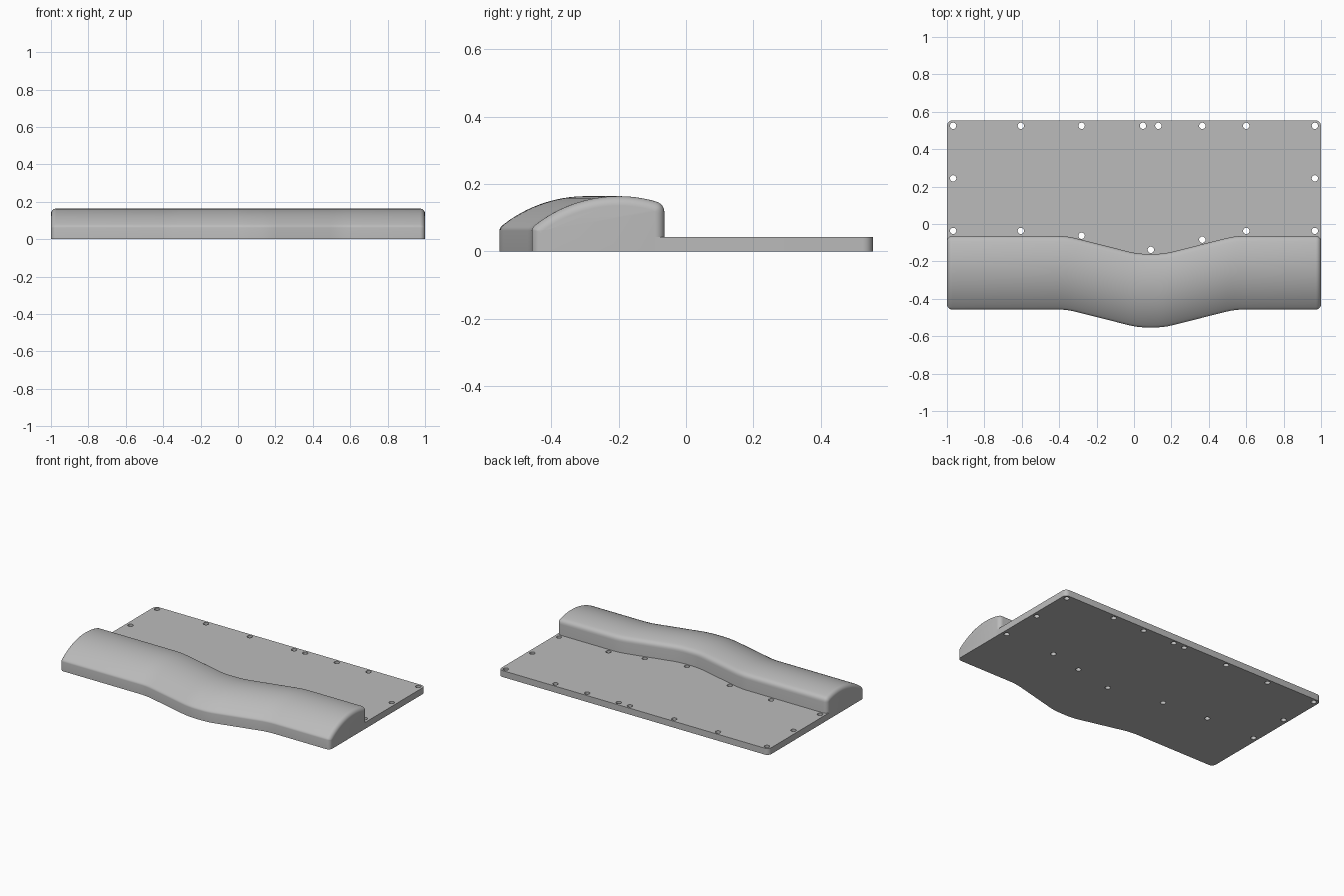
import bpy, bmesh
from math import sin, cos, pi, sqrt, radians
from mathutils import Vector

if "Cube" in bpy.data.objects:
    bpy.data.objects.remove(bpy.data.objects["Cube"], do_unlink=True)

grey = bpy.data.materials.new("plain grey")
grey.use_nodes = True
color = (0.5, 0.5, 0.5, 1)
grey.diffuse_color = color
grey.node_tree.nodes["Principled BSDF"].inputs["Base Color"].default_value = color

FRONT, BACK, DEPTH = -0.457, -0.064, 0.554
BEND = [(-0.36, 0), (0.02, -0.096), (0.16, -0.096), (0.54, 0)]
FILLET = 0.028


def finish(bm, name, angle):
    bmesh.ops.recalc_face_normals(bm, faces=bm.faces)
    mesh = bpy.data.meshes.new(name)
    bm.to_mesh(mesh)
    bm.free()
    mesh.materials.append(grey)
    obj = bpy.data.objects.new(name, mesh)
    bpy.context.collection.objects.link(obj)
    bpy.ops.object.select_all(action='DESELECT')
    obj.select_set(True)
    bpy.context.view_layer.objects.active = obj
    bpy.ops.object.shade_smooth_by_angle(angle=radians(angle))
    return obj


def arch(y):
    return 0.164 - 0.4 + sqrt(0.16 - (y + 0.2) ** 2)


def rounded(a, corner, b, steps=5):
    """Soft corner between two points."""
    a, corner, b = Vector(a), Vector(corner), Vector(b)
    ts = [i / steps for i in range(steps + 1)]
    return [a * (1 - t) ** 2 + corner * 2 * t * (1 - t) + b * t * t for t in ts]


# Path of the bend along x, with softened kinks
knots = [Vector(p) for p in [(-1, 0)] + BEND + [(1, 0)]]
path = []
for before, knot, after in zip(knots, knots[1:], knots[2:]):
    a = knot + (before - knot).normalized() * 0.05
    b = knot + (after - knot).normalized() * 0.05
    path += rounded(a, knot, b, 4)

# Cross-section of the raised rest: front wall, arch, back wall
y0, y1 = FRONT + 0.012, BACK - 0.028
section = [Vector((FRONT, 0))]
section += rounded((FRONT, 0.062), (FRONT, 0.071), (y0, arch(y0)), 4)
section += [Vector((y, arch(y))) for y in (y0 + (y1 - y0) * i / 20 for i in range(1, 20))]
section += rounded((y1, arch(y1)), (BACK, arch(BACK) + 0.002), (BACK, 0.115))
section.append(Vector((BACK, 0)))


def inset(points, d):
    """Move the section inward, keeping its base on the ground."""
    out = []
    for i, p in enumerate(points):
        tangent = (points[min(i + 1, len(points) - 1)] - points[max(i - 1, 0)]).normalized()
        q = p + Vector((tangent.y, -tangent.x)) * d
        out.append(Vector((q.x, 0 if p.y == 0 else q.y)))
    return out


# Raised rest: stations with rounded ends
angles = [pi / 2 * i / 6 for i in range(7)]
cap = [(1 - FILLET + FILLET * sin(a), FILLET * (1 - cos(a))) for a in angles]
stations = [(-x, 0, d) for x, d in reversed(cap)]
stations += [(p.x, p.y, 0) for p in path]
stations += [(x, 0, d) for x, d in cap]
bm = bmesh.new()
rings = []
for x, shift, d in stations:
    rings.append([bm.verts.new((x, p.x + shift, p.y)) for p in inset(section, d)])
count = len(section)
for r, s in zip(rings, rings[1:]):
    for i in range(count):
        j = (i + 1) % count
        bm.faces.new((r[i], r[j], s[j], s[i]))
bm.faces.new(rings[0])
bm.faces.new(rings[-1])
finish(bm, "raised_rest", 35)

# Base plate: outline with screw holes, filled and extruded
bm = bmesh.new()


def loop(points):
    verts = [bm.verts.new((p[0], p[1], 0)) for p in points]
    for a, b in zip(verts, verts[1:] + verts[:1]):
        bm.edges.new((a, b))


tuck = BACK - 0.035
R = 0.03
outline = [(-1, tuck)] + [(p.x, p.y + tuck) for p in path] + [(1, tuck)]
corner = [(1 - R + R * cos(a), DEPTH - R + R * sin(a)) for a in angles]
outline += corner + [(-x, y) for x, y in reversed(corner)]
loop(outline)

holes = [(x, 0.525) for x in (-0.605, -0.28, 0.048, 0.13, 0.365, 0.6)]
holes += [(side * 0.967, y) for side in (-1, 1) for y in (-0.037, 0.244, 0.525)]
holes += [(-0.605, -0.037), (-0.28, -0.063), (0.09, -0.138), (0.365, -0.084), (0.6, -0.037)]
for x, y in holes:
    turn = [2 * pi * i / 20 for i in range(20)]
    loop([(x + 0.017 * cos(a), y + 0.017 * sin(a)) for a in turn])

bmesh.ops.triangle_fill(bm, use_beauty=True, use_dissolve=False, edges=bm.edges[:])
top = bmesh.ops.extrude_face_region(bm, geom=bm.faces[:], use_keep_orig=True)
lifted = [v for v in top["geom"] if isinstance(v, bmesh.types.BMVert)]
bmesh.ops.translate(bm, vec=(0, 0, 0.043), verts=lifted)
finish(bm, "base_plate", 35)
